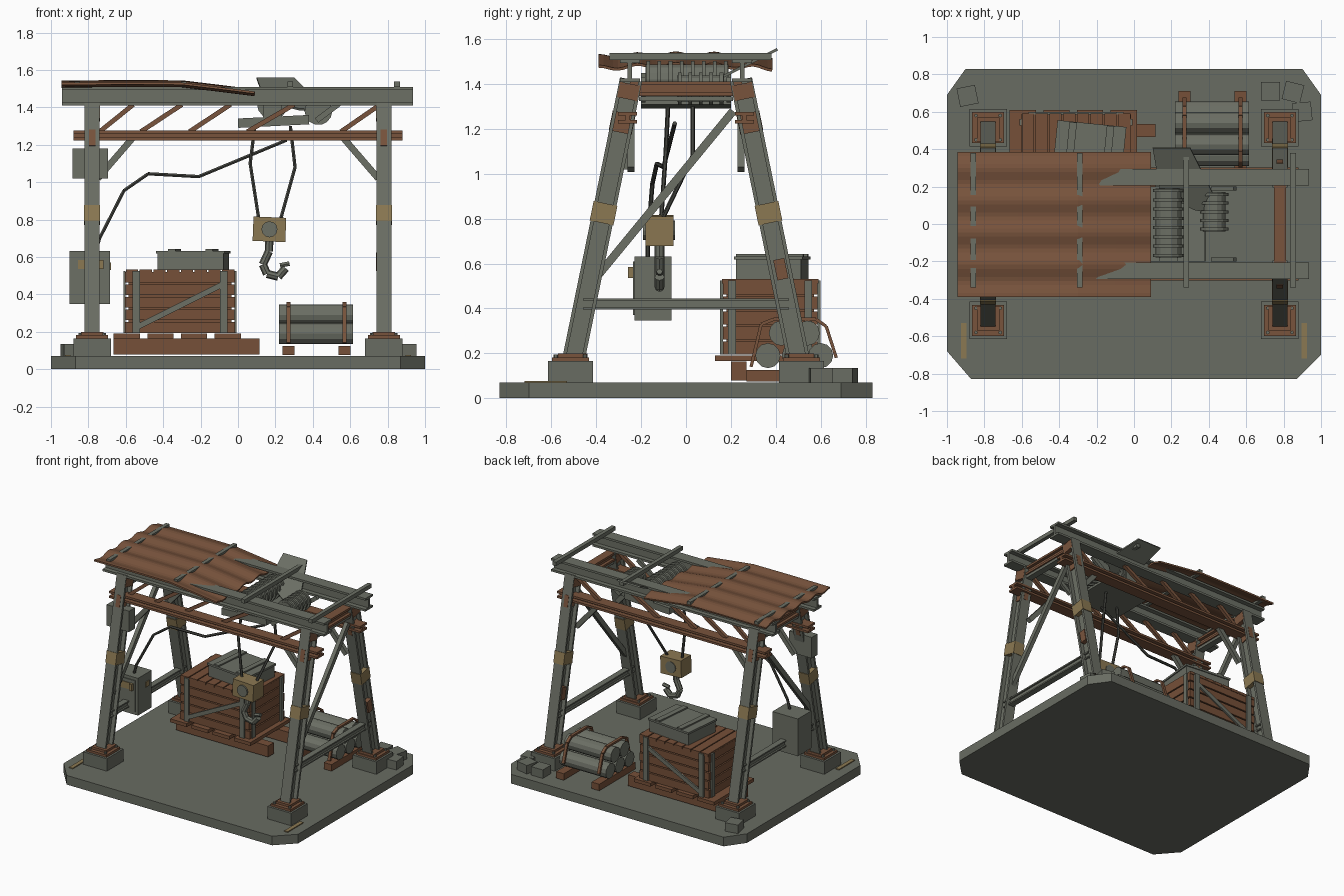
import bpy, bmesh, math
from mathutils import Vector, Matrix

cube = bpy.data.objects.get("Cube")
if cube:
    bpy.data.objects.remove(cube)


def material(name, rgb):
    m = bpy.data.materials.new(name)
    m.use_nodes = True
    m.diffuse_color = (*rgb, 1)
    m.node_tree.nodes["Principled BSDF"].inputs["Base Color"].default_value = (*rgb, 1)
    return m


STEEL = material("weathered grey steel", (0.15, 0.16, 0.13))
STONE = material("grey concrete", (0.14, 0.15, 0.122))
RUST = material("rust brown", (0.19, 0.088, 0.046))
WOOD = material("brown wood", (0.18, 0.08, 0.04))
TAN = material("faded yellow", (0.26, 0.19, 0.085))
DARK = material("dark cable", (0.06, 0.062, 0.053))
X, Y, Z = Vector((1, 0, 0)), Vector((0, 1, 0)), Vector((0, 0, 1))


def finish(name, bm, mat):
    bmesh.ops.recalc_face_normals(bm, faces=bm.faces[:])
    me = bpy.data.meshes.new(name)
    bm.to_mesh(me)
    bm.free()
    me.materials.append(mat)
    ob = bpy.data.objects.new(name, me)
    bpy.context.collection.objects.link(ob)
    return ob


def prism(name, p, q, profile, mat, side=Y):
    """Sweep a flat profile from p to q; side is the profile's first axis."""
    p, q = Vector(p), Vector(q)
    d = (q - p).normalized()
    s = (side - d * side.dot(d)).normalized()
    t = d.cross(s)
    bm = bmesh.new()
    a, b = ([bm.verts.new(e + s * u + t * v) for u, v in profile] for e in (p, q))
    bm.faces.new(a)
    bm.faces.new(b)
    for i in range(len(a)):
        j = (i + 1) % len(a)
        bm.faces.new((a[i], a[j], b[j], b[i]))
    return finish(name, bm, mat)


def bar(name, p, q, w, h, mat, side=Y):
    w, h = w / 2, h / 2
    return prism(name, p, q, [(-w, -h), (w, -h), (w, h), (-w, h)], mat, side)


def ibeam(name, p, q, w, h, mat, side=Y, f=0.016, web=0.02):
    a, b, c, k = w / 2, h / 2, web / 2, h / 2 - f
    half = [(a, -b), (a, -k), (c, -k), (c, k), (a, k), (a, b)]
    return prism(name, p, q, half + [(-u, -v) for u, v in half], mat, side)


def rod(name, p, q, r, mat, n=10, side=None):
    ring = [(r * math.cos(i * math.tau / n), r * math.sin(i * math.tau / n)) for i in range(n)]
    d = Vector(q) - Vector(p)
    return prism(name, p, q, ring, mat, Y if abs(d.y) < 0.7 * d.length else X)


def chain(name, pts, r, mat, n=6):
    for p, q in zip(pts, pts[1:]):
        rod(name, p, q, r, mat, n)


def box(name, c, size, mat, turn=0.0, tilt=0.0):
    bm = bmesh.new()
    m = Matrix.Translation(c) @ Matrix.Rotation(turn, 4, 'Z') @ Matrix.Rotation(tilt, 4, 'Y')
    bmesh.ops.create_cube(bm, size=1, matrix=m @ Matrix.Diagonal((*size, 1)))
    return finish(name, bm, mat)


# Ground slab with cut corners
outline = [(0.9, 0.83), (1, 0.69), (1, -0.7), (0.87, -0.83),
           (-0.87, -0.83), (-1, -0.68), (-1, 0.69), (-0.9, 0.83)]
prism("ground_slab", (0, 0, 0), (0, 0, 0.07), outline, STONE, X)
for s in (-1, 1):
    box("floor_stripe", (s * 0.91, -0.625, 0.073), (0.03, 0.19, 0.008), TAN)
for x, y, turn in ((-0.89, 0.685, 0.2), (0.73, 0.71, 0), (0.85, 0.705, -0.25), (0.9, 0.6, 0.1)):
    box("rubble_block", (x, y, 0.1), (0.1, 0.1, 0.07), STONE, turn)

# Legs, footings and end frames
for sx in (-1, 1):
    x = sx * 0.78
    for sy in (-1, 1):
        foot, head = Vector((x, sy * 0.5, 0.18)), Vector((x, sy * 0.245, 1.42))
        box("footing", (x, sy * 0.515, 0.115), (0.2, 0.2, 0.1), STONE)
        box("base_plate", (x, sy * 0.515, 0.173), (0.17, 0.165, 0.018), RUST)
        box("leg_shoe", (x, sy * 0.505, 0.19), (0.12, 0.13, 0.018), RUST)
        for bx in (-1, 1):
            for by in (-1, 1):
                rod("anchor_bolt", (x + bx * 0.065, sy * 0.515 + by * 0.065, 0.18),
                    (x + bx * 0.065, sy * 0.515 + by * 0.065, 0.195), 0.01, STEEL, 6)
        ibeam("leg", foot, head, 0.08, 0.1, STEEL, X)
        bar("leg_band", foot.lerp(head, 0.485), foot.lerp(head, 0.555), 0.086, 0.108, TAN, X)
        bar("leg_rust_patch", foot.lerp(head, 0.81), foot.lerp(head, 0.88), 0.035, 0.104, RUST, X)
        bar("leg_top_rust", foot.lerp(head, 0.93), foot.lerp(head, 0.985), 0.083, 0.09, RUST, X)
        # Knee braces under the lower chords
        bar("knee_brace", (sx * 0.75, sy * 0.245, 1.02), (sx * 0.56, sy * 0.245, 1.24),
            0.03, 0.035, STEEL)
    ibeam("end_tie", (x, -0.46, 0.42), (x, 0.46, 0.42), 0.045, 0.05, STEEL, X, 0.01, 0.02)
    bar("end_diagonal", (x, -0.39, 0.55), (x, 0.21, 1.28), 0.03, 0.036, STEEL, X)
    ibeam("head_beam", (x, -0.25, 1.38), (x, 0.25, 1.38), 0.065, 0.065, RUST, X)
    box("chord_tie", (x, 0, 1.335), (0.05, 0.42, 0.02), STEEL)
bar("leg_rust_stain", (0.78, 0.432, 0.53), (0.78, 0.413, 0.62), 0.083, 0.05, RUST, X)

# Top girders, lower chords and lattice
for y in (-0.25, 0.25):
    ibeam("top_girder", (-0.94, y, 1.46), (0.935, y, 1.46), 0.09, 0.1, STEEL)
    ibeam("lower_chord", (-0.88, y * 1.04, 1.25), (0.88, y * 1.04, 1.25), 0.085, 0.052, RUST)
    for a, b in ((-0.74, -0.56), (-0.52, -0.3), (-0.26, -0.04), (0.05, 0.3), (0.55, 0.76)):
        bar("lattice_bar", (a, y, 1.27), (b, y, 1.415), 0.025, 0.025, RUST)
for x in (-0.86, -0.29, 0.28, 0.85):
    box("roof_crossbar", (x, 0.02, 1.523), (0.03, 0.72, 0.03), STEEL)

# Corrugated roof sheet that sags at its free end
bm = bmesh.new()
rows = []
for x, z in ((-0.945, 1.535), (-0.62, 1.537), (-0.3, 1.536), (-0.1, 1.512), (0.09, 1.488)):
    row = []
    for i in range(37):
        y = -0.39 + 0.775 * i / 36
        wave = 0.009 * math.cos(i / 36 * 9 * math.pi)
        row.append(bm.verts.new((x, y, z + wave - 0.08 * y * y)))
    rows.append(row)
for r, s in zip(rows, rows[1:]):
    for i in range(36):
        bm.faces.new((r[i], r[i + 1], s[i + 1], s[i]))
roof = finish("corrugated_roof", bm, RUST)
roof.modifiers.new("thickness", 'SOLIDIFY').thickness = 0.012

# Winch drums on a hanging trolley, with ribs
for x, z, r, y0, y1, n in ((0.185, 1.42, 0.07, -0.18, 0.19, 8), (0.43, 1.38, 0.06, -0.04, 0.17, 5)):
    rod("winch_drum", (x, y0, z), (x, y1, z), r, STEEL, 14)
    for i in range(n):
        y = y0 + 0.012 + (y1 - y0 - 0.024) * i / (n - 1)
        rod("drum_rib", (x, y - 0.008, z), (x, y + 0.008, z), r + 0.014, STEEL, 14)
box("trolley_plate", (0.19, 0, 1.325), (0.38, 0.4, 0.05), STEEL, 0, -0.05)
for y in (-0.19, 0.19):
    box("drum_bearing", (0.185, y, 1.39), (0.1, 0.02, 0.12), STEEL)
    bar("trolley_hanger", (0.42, y, 1.33), (0.54, y, 1.42), 0.02, 0.03, STEEL)
# Loose sheet leaning over the rear girder
sheet = [(0.1, -0.03), (0.3, -0.03), (0.48, 0.33), (0.32, 0.3), (0.14, 0.2)]
bm = bmesh.new()
bm.faces.new([bm.verts.new((x, 0.38 - v, 1.535 - 0.5 * v)) for x, v in sheet])
bent = finish("loose_sheet", bm, STEEL)
bent.modifiers.new("thickness", 'SOLIDIFY').thickness = 0.012

# Hoist ropes, power cable, hook block and hook
chain("hoist_rope", [(0.09, -0.08, 1.3), (0.065, -0.09, 1.1), (0.11, -0.11, 0.81)], 0.01, DARK)
chain("hoist_rope", [(0.28, 0.03, 1.3), (0.305, 0.03, 1.08), (0.23, -0.1, 0.81)], 0.01, DARK)
chain("power_cable", [(-0.76, -0.17, 0.63), (-0.74, -0.17, 0.7), (-0.61, -0.15, 0.955),
                      (-0.48, -0.13, 1.045), (-0.21, -0.1, 1.03), (0.26, -0.05, 1.225)], 0.01, DARK)
box("hook_block", (0.168, -0.118, 0.748), (0.175, 0.125, 0.13), TAN, 0, 0.04)
rod("block_pulley", (0.168, -0.192, 0.748), (0.168, -0.05, 0.748), 0.043, STEEL, 12)
chain("hook", [(0.168, -0.118, 0.7), (0.165, -0.118, 0.63), (0.133, -0.118, 0.56),
               (0.155, -0.118, 0.51), (0.215, -0.118, 0.495), (0.255, -0.118, 0.54)], 0.022, STEEL, 8)
chain("hook_barb", [(0.225, -0.118, 0.555), (0.275, -0.118, 0.565)], 0.014, STEEL)

# Control cabinet and junction box
box("control_cabinet", (-0.793, -0.148, 0.49), (0.215, 0.165, 0.285), STEEL)
box("cabinet_door", (-0.793, -0.233, 0.49), (0.17, 0.008, 0.24), STEEL)
box("cabinet_label", (-0.8, -0.239, 0.56), (0.11, 0.006, 0.05), TAN)
box("cabinet_handle", (-0.73, -0.247, 0.56), (0.02, 0.025, 0.05), TAN)
box("cabinet_side_label", (-0.683, -0.12, 0.55), (0.006, 0.04, 0.04), TAN)
box("junction_box", (-0.79, -0.29, 1.1), (0.19, 0.07, 0.16), STEEL)

# Pallet
for y in (0.235, 0.5):
    box("pallet_runner", (-0.275, y, 0.122), (0.78, 0.07, 0.085), WOOD)
for i in range(4):
    box("pallet_slat", (-0.595 + 0.18 * i, 0.37, 0.178), (0.14, 0.48, 0.026), WOOD)

# Planked crate with steel corner straps and diagonals
cx, cy = -0.31, 0.375
box("crate_core", (cx, cy, 0.36), (0.55, 0.39, 0.32), WOOD)
for i in range(5):
    z = 0.224 + 0.067 * i
    for s in (-1, 1):
        box("crate_long_plank", (cx, cy + s * 0.2, z), (0.59 - 0.01 * (i % 2), 0.022, 0.058), WOOD)
        box("crate_end_plank", (cx + s * 0.28, cy, z), (0.022, 0.42, 0.058), WOOD)
for i in range(8):
    box("crate_lid_board", (cx - 0.257 + 0.0735 * i, cy, 0.522), (0.066, 0.43, 0.02), WOOD)
for s in (-1, 1):
    y = cy + s * 0.217
    for k in (-1, 1):
        box("crate_strap", (cx + k * 0.235, y, 0.36), (0.04, 0.014, 0.33), STEEL)
        box("crate_end_strap", (cx + s * 0.297, cy + k * 0.17, 0.36), (0.012, 0.035, 0.33), STEEL)
    bar("crate_diagonal", (cx - 0.24, y, 0.22), (cx + 0.24, y, 0.46), 0.012, 0.03, STEEL)

# Tool case on the crate
box("tool_case", (-0.24, 0.385, 0.58), (0.355, 0.29, 0.1), STEEL, -0.1)
box("case_lid", (-0.24, 0.385, 0.625), (0.37, 0.305, 0.015), STEEL, -0.1)
for dx in (-0.1, 0.1):
    box("case_strap", (-0.24 + dx, 0.385 - dx * 0.1, 0.637), (0.04, 0.3, 0.012), STEEL, -0.1)

# Pipe stack with sleepers and binding straps
for y, z in ((0.365, 0.19), (0.483, 0.19), (0.6, 0.19), (0.425, 0.29), (0.54, 0.29)):
    rod("stacked_pipe", (0.22, y, z), (0.615, y, z), 0.056, STEEL, 12)
for x in (0.27, 0.57):
    box("pipe_sleeper", (x, 0.49, 0.1), (0.065, 0.44, 0.05), WOOD)
    loop = [(x, 0.29, 0.14), (x, 0.335, 0.33), (x, 0.39, 0.352),
            (x, 0.58, 0.352), (x, 0.625, 0.32), (x, 0.67, 0.18)]
    for p, q in zip(loop, loop[1:]):
        bar("pipe_strap", p, q, 0.022, 0.014, RUST, X)
